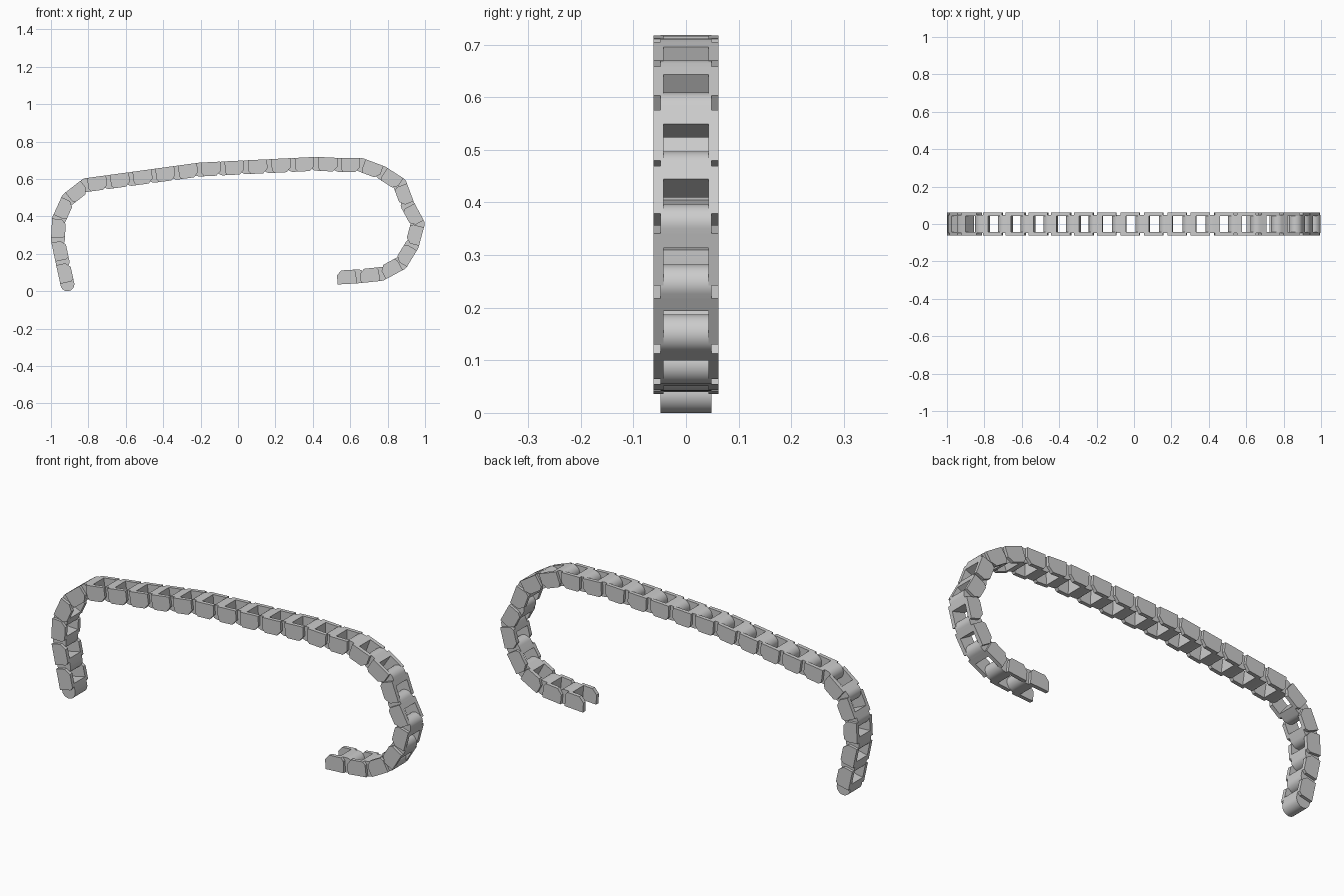
import bpy, bmesh, math
from mathutils import Matrix, Vector

if "Cube" in bpy.data.objects:
    bpy.data.objects.remove(bpy.data.objects["Cube"])

R = 0.037          # half height of a link
OUT, TONGUE, SLOT = 0.062, 0.048, 0.043   # half widths across y


def prism(bm, profile, y0, y1):
    """Extrude an (x, z) outline between two y positions."""
    a = [bm.verts.new((x, y0, z)) for x, z in profile]
    b = [bm.verts.new((x, y1, z)) for x, z in profile]
    bm.faces.new(a)
    bm.faces.new(b[::-1])
    n = len(a)
    for i in range(n):
        j = (i + 1) % n
        bm.faces.new((a[i], b[i], b[j], a[j]))


def link_mesh():
    bm = bmesh.new()
    # forked cheeks, chamfered on the inner side of the bend
    cheek = [(0.010, R), (0.112, R), (0.112, -0.012), (0.088, -R),
             (0.022, -R), (0.010, -0.022)]
    for s in (-1, 1):
        prism(bm, cheek, s * SLOT, s * OUT)
    # web joining the cheeks
    web = [(0.010, R), (0.038, R), (0.038, -R), (0.022, -R), (0.010, -0.022)]
    prism(bm, web, -SLOT, SLOT)
    # rounded knuckle
    arc = [(R * math.cos(t), R * math.sin(t)) for t in
           [math.pi / 2 + math.pi * k / 20 for k in range(21)]]
    prism(bm, arc + [(0.030, -R), (0.030, R)], -TONGUE, TONGUE)
    bmesh.ops.recalc_face_normals(bm, faces=bm.faces)
    me = bpy.data.meshes.new("chain_link")
    bm.to_mesh(me)
    bm.free()
    return me


def run(a, b, n):
    """Evenly spaced pins from a (excluded) to b (included)."""
    a, b = Vector(a), Vector(b)
    return [tuple(a.lerp(b, k / n)) for k in range(1, n + 1)]


# pin positions (x, z) from the hanging end to the open fork end
pins = [(-0.912, R), (-0.938, 0.156), (-0.963, 0.274), (-0.957, 0.385),
        (-0.908, 0.492), (-0.812, 0.567)]
pins += run(pins[-1], (-0.205, 0.650), 5)
pins += run(pins[-1], (0.420, 0.681), 5)
pins += [(0.540, 0.675), (0.660, 0.674), (0.770, 0.633), (0.865, 0.572),
         (0.907, 0.460), (0.961, 0.360), (0.930, 0.245), (0.872, 0.150),
         (0.765, 0.092), (0.642, 0.079), (0.520, 0.072)]

mesh = link_mesh()
for i in range(len(pins) - 1):
    (x0, z0), (x1, z1) = pins[i], pins[i + 1]
    ob = bpy.data.objects.new(f"chain_link_{i + 1:02d}", mesh)
    bpy.context.collection.objects.link(ob)
    if i == 0:
        bpy.context.view_layer.objects.active = ob
        ob.select_set(True)
        bpy.ops.object.shade_smooth_by_angle(angle=math.radians(30))
    ang = math.atan2(z1 - z0, x1 - x0)
    ob.matrix_world = Matrix.Translation((x0, 0, z0)) @ Matrix.Rotation(-ang, 4, 'Y')
